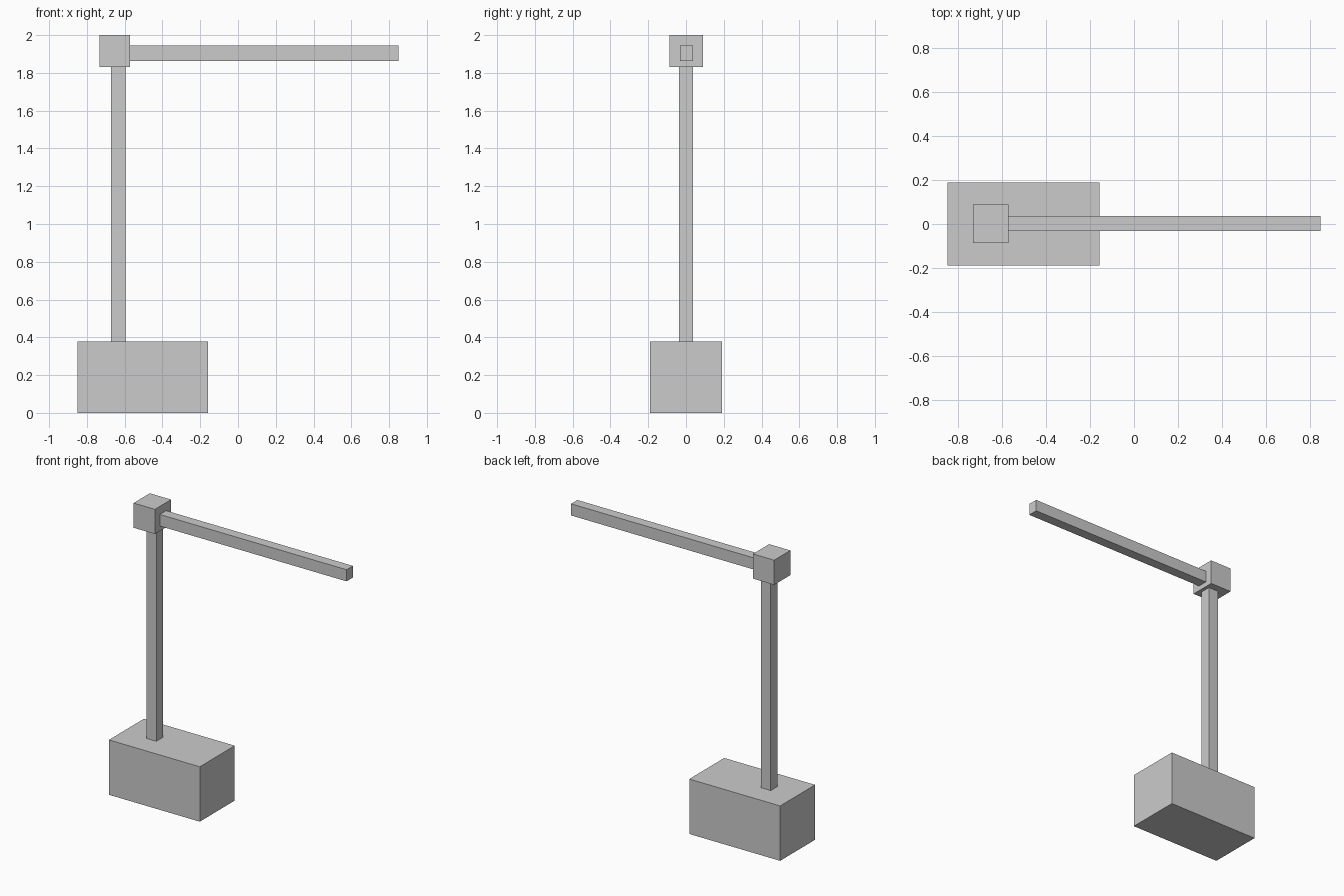
import bpy

if "Cube" in bpy.data.objects:
    bpy.data.objects.remove(bpy.data.objects["Cube"])


def box(name, x, y, z):
    """Axis-aligned box from (min, max) ranges."""
    bpy.ops.mesh.primitive_cube_add(
        size=1, location=[(r[0] + r[1]) / 2 for r in (x, y, z)])
    ob = bpy.context.object
    ob.name = name
    ob.scale = [r[1] - r[0] for r in (x, y, z)]
    bpy.ops.object.transform_apply(location=False, rotation=False, scale=True)
    return ob


# Heavy base block
box("base", (-0.85, -0.158), (-0.19, 0.19), (0, 0.378))
# Upright post
box("post", (-0.672, -0.596), (-0.038, 0.038), (0.378, 1.83))
# Joint block on top of the post
box("joint", (-0.734, -0.572), (-0.087, 0.089), (1.83, 2.0))
# Horizontal arm
box("arm", (-0.572, 0.85), (-0.033, 0.036), (1.864, 1.944))
